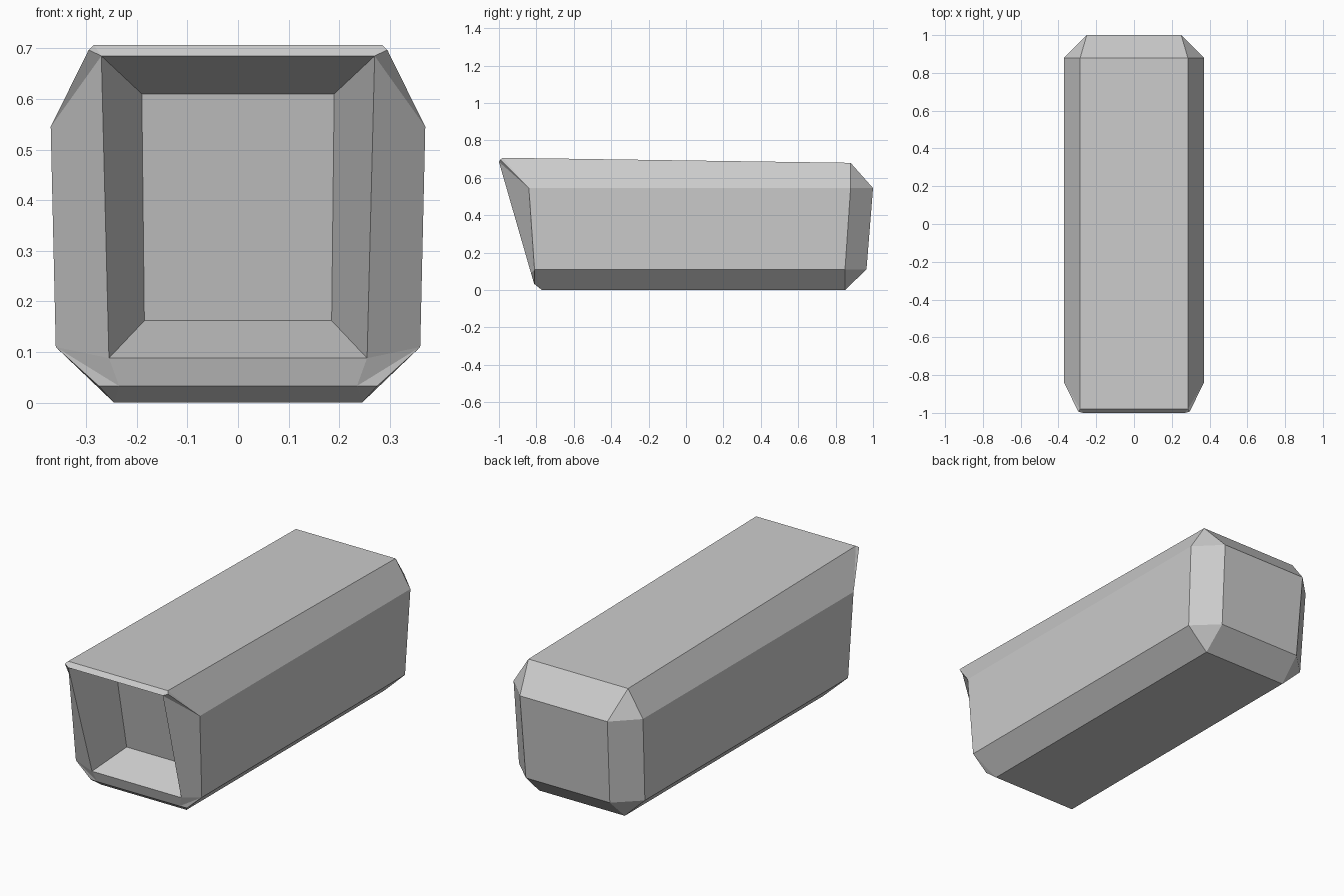
import bpy
import bmesh

cube = bpy.data.objects.get("Cube")
if cube:
    bpy.data.objects.remove(cube, do_unlink=True)

# Single flat colour
grey = bpy.data.materials.new("plain grey")
grey.use_nodes = True
colour = (0.6, 0.6, 0.6, 1)
grey.diffuse_color = colour
grey.node_tree.nodes["Principled BSDF"].inputs["Base Color"].default_value = colour

# Corners of the +x half; the other half is mirrored
corners = {
    "top_front": (.285, -.98, .707), "top_back": (.285, .88, .68),
    "side_front_up": (.37, -.84, .545), "side_back_up": (.37, .88, .545),
    "side_front_low": (.36, -.81, .11), "side_back_low": (.36, .85, .11),
    "back_up": (.25, 1, .545), "back_low": (.24, .965, .11),
    "base_front": (.245, -.77, 0), "base_back": (.245, .85, 0),
    "brow": (.295, -.993, .697), "lip": (.275, -.81, .033),
    "chin": (.235, -.812, .033),
    "mouth_up": (.27, -1, .685), "mouth_low": (.255, -.828, .088),
    "recess_up": (.19, -.73, .61), "recess_low": (.185, -.645, .162),
}

# Loop around the middle: each step is a panel across the full width
loop = ["top_front", "top_back", "back_up", "back_low", "base_back", "base_front",
        "chin", "mouth_low", "recess_low", "recess_up", "mouth_up"]

# Panels on one side, mirrored to the other
side_panels = [
    ("top_front", "top_back", "side_back_up", "side_front_up"),
    ("side_front_up", "side_back_up", "side_back_low", "side_front_low"),
    ("side_front_low", "side_back_low", "base_back", "base_front"),
    ("back_up", "back_low", "side_back_low", "side_back_up"),
    ("top_back", "back_up", "side_back_up"),
    ("back_low", "base_back", "side_back_low"),
    ("side_front_low", "base_front", "lip"),
    ("chin", "lip", "base_front"),
    ("chin", "mouth_low", "side_front_low"),
    ("chin", "side_front_low", "lip"),
    ("mouth_low", "mouth_up", "side_front_up", "side_front_low"),
    ("mouth_up", "brow", "side_front_up"),
    ("mouth_up", "top_front", "brow"),
    ("top_front", "side_front_up", "brow"),
    ("mouth_low", "recess_low", "recess_up", "mouth_up"),
]

bm = bmesh.new()
left = {n: bm.verts.new(p) for n, p in corners.items()}
right = {n: bm.verts.new((-x, y, z)) for n, (x, y, z) in corners.items()}
for a, b in zip(loop, loop[1:] + loop[:1]):
    bm.faces.new((left[a], left[b], right[b], right[a]))
for panel in side_panels:
    bm.faces.new([left[n] for n in panel])
    bm.faces.new([right[n] for n in reversed(panel)])
bmesh.ops.recalc_face_normals(bm, faces=bm.faces)

# Chamfered body with recessed front
mesh = bpy.data.meshes.new("chamfered_body")
bm.to_mesh(mesh)
bm.free()
mesh.materials.append(grey)
body = bpy.data.objects.new("chamfered_body", mesh)
bpy.context.collection.objects.link(body)
